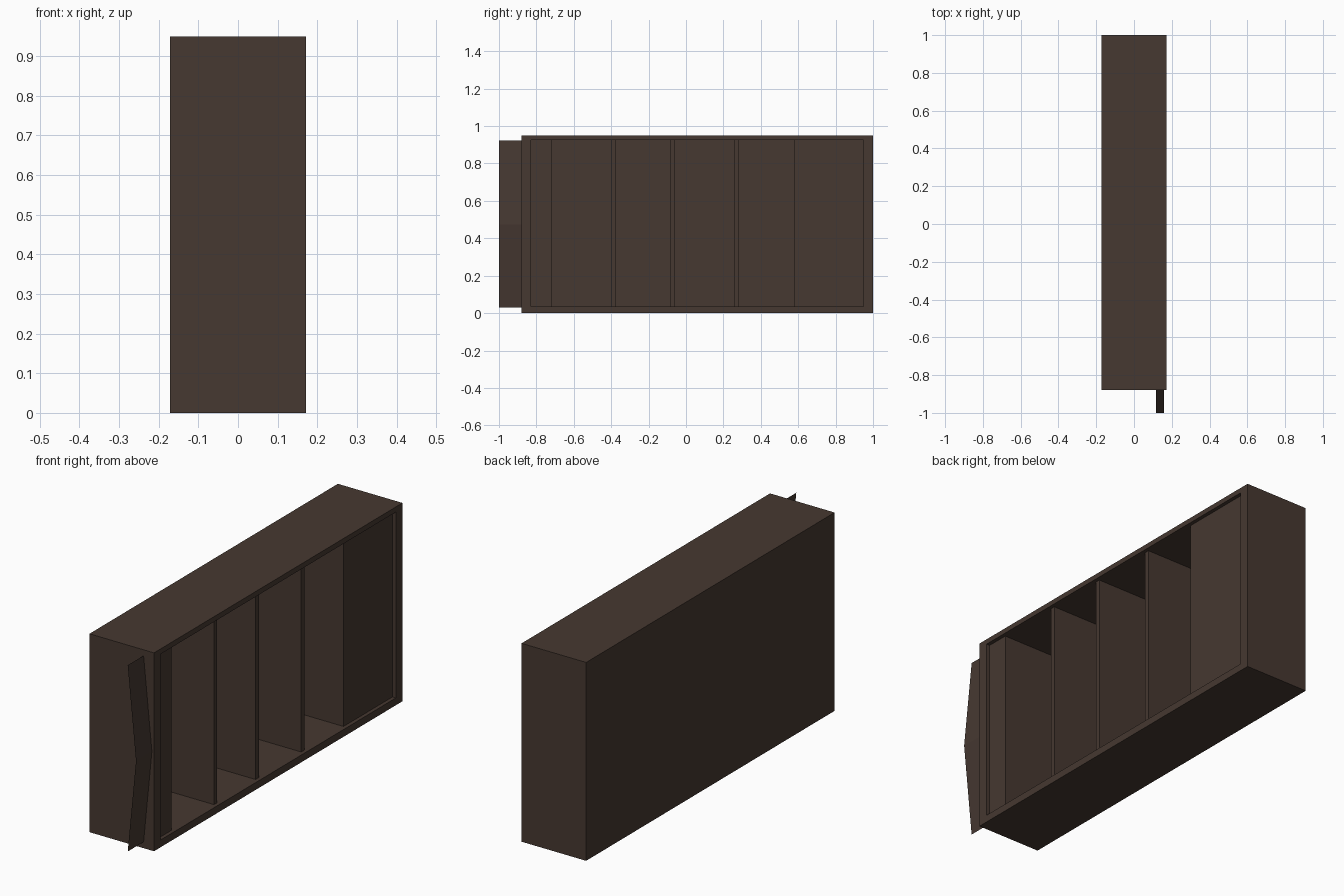
import bpy, bmesh

if "Cube" in bpy.data.objects:
    bpy.data.objects.remove(bpy.data.objects["Cube"])

wood = bpy.data.materials.new("dark_brown_wood")
wood.diffuse_color = (0.061, 0.0395, 0.0305, 1)
wood.use_nodes = True
wood.node_tree.nodes["Principled BSDF"].inputs["Base Color"].default_value = wood.diffuse_color


def mesh_object(name, verts, faces):
    me = bpy.data.meshes.new(name)
    me.from_pydata(verts, [], faces)
    me.materials.append(wood)
    ob = bpy.data.objects.new(name, me)
    bpy.context.collection.objects.link(ob)
    return ob


def box(name, x, y, z):
    verts = [(a, b, c) for a in x for b in y for c in z]
    faces = [(0, 1, 3, 2), (4, 6, 7, 5), (0, 4, 5, 1),
             (2, 3, 7, 6), (0, 2, 6, 4), (1, 5, 7, 3)]
    return mesh_object(name, verts, faces)


X0, X1 = -0.171, 0.171      # cabinet depth
Y0, Y1 = -0.88, 1.0         # cabinet length
IY0, IY1 = -0.83, 0.95      # opening
IZ0, IZ1 = 0.035, 0.925
H = 0.95
BACK = -0.164               # inner face of the thin back
FRONT = 0.153               # shelves sit slightly behind the frame

# outer case
box("bottom_board", (X0, X1), (Y0, Y1), (0, IZ0))
box("top_board", (X0, X1), (Y0, Y1), (IZ1, H))
box("near_end", (X0, X1), (Y0, IY0), (IZ0, IZ1))
box("far_end", (X0, X1), (IY1, Y1), (IZ0, IZ1))
box("back_panel", (X0, BACK), (IY0, IY1), (IZ0, IZ1))

# closed sections at both ends of the opening
box("near_closed_section", (BACK, FRONT), (IY0, -0.72), (IZ0, IZ1))
box("far_closed_section", (BACK, FRONT), (0.58, IY1), (IZ0, IZ1))

# upright dividers between the four open compartments
for i, y in enumerate((-0.40, -0.085, 0.26)):
    box(f"divider_{i + 1}", (BACK, FRONT), (y, y + 0.024), (IZ0, IZ1))

# thin folded flap sticking out of the near end
profile = [(0.116, 0.03), (0.16, 0.475), (0.116, 0.922)]
mesh_object("folded_flap",
            [(x, y, z) for x, z in profile for y in (-1.0, -0.875)],
            [(0, 1, 3, 2), (2, 3, 5, 4)])
